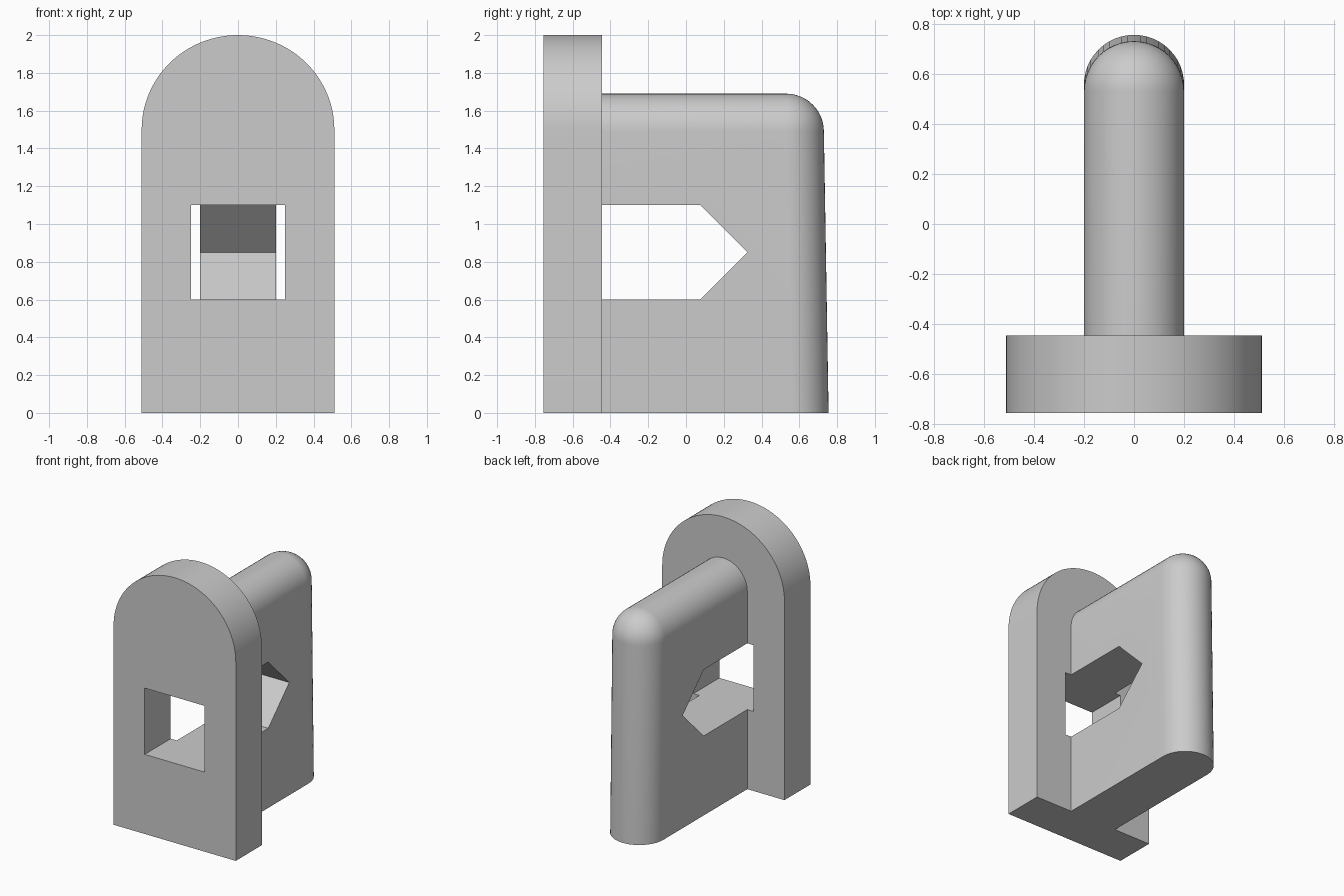
import bpy, bmesh
from math import sin, cos, pi, radians

cube = bpy.data.objects.get("Cube")
if cube:
    bpy.data.objects.remove(cube, do_unlink=True)

grey = bpy.data.materials.new("plain_grey")
grey.use_nodes = True
colour = (0.6, 0.6, 0.6, 1)
grey.diffuse_color = colour
grey.node_tree.nodes["Principled BSDF"].inputs["Base Color"].default_value = colour


def make_object(name, bm):
    bmesh.ops.recalc_face_normals(bm, faces=bm.faces)
    mesh = bpy.data.meshes.new(name)
    bm.to_mesh(mesh)
    bm.free()
    mesh.materials.append(grey)
    obj = bpy.data.objects.new(name, mesh)
    bpy.context.collection.objects.link(obj)
    return obj


def prism(name, outline, offset):
    """Extrude a closed 3D outline by an offset vector."""
    bm = bmesh.new()
    face = bm.faces.new([bm.verts.new(p) for p in outline])
    ext = bmesh.ops.extrude_face_region(bm, geom=[face])["geom"]
    verts = [g for g in ext if isinstance(g, bmesh.types.BMVert)]
    bmesh.ops.translate(bm, verts=verts, vec=offset)
    return make_object(name, bm)


def boolean(target, tool, operation):
    mod = target.modifiers.new(operation, 'BOOLEAN')
    mod.operation, mod.solver, mod.object = operation, 'EXACT', tool
    bpy.context.view_layer.objects.active = target
    bpy.ops.object.modifier_apply(modifier=mod.name)
    bpy.data.objects.remove(tool, do_unlink=True)


# Arched front plate
W, SPRING, FRONT, BACK = 0.51, 1.5, -0.755, -0.445
steps = 48
arch = [(W * cos(pi * i / steps), FRONT, SPRING + 0.5 * sin(pi * i / steps))
        for i in range(steps + 1)]
body = prism("arched_plate_with_fin", arch + [(-W, FRONT, 0), (W, FRONT, 0)],
             (0, BACK - FRONT, 0))

# Rear fin: hull of a rounded top corner, a round foot and the buried front end
R, TOP, n = 0.2, 1.49, 12
bm = bmesh.new()
for i in range(2 * n + 1):
    a = pi * i / (2 * n)
    x, y = R * cos(a), R * sin(a)
    bm.verts.new((x, 0.555 + y, 0))
    bm.verts.new((x, -0.6, TOP + y))
    for j in range(n):
        b = pi / 2 * j / n
        bm.verts.new((x * cos(b), 0.53 + y * cos(b), TOP + R * sin(b)))
bm.verts.new((0, 0.53, TOP + R))
for x in (-R, R):
    bm.verts.new((x, -0.6, 0))
bmesh.ops.convex_hull(bm, input=bm.verts)
bmesh.ops.dissolve_limit(bm, angle_limit=radians(0.5), verts=bm.verts, edges=bm.edges)
fin = make_object("fin", bm)
boolean(body, fin, 'UNION')

# Square window through the plate, continuing as a pointed opening in the fin
point = [(-0.25, -1, 0.6), (-0.25, 0.075, 0.6), (-0.25, 0.325, 0.85),
         (-0.25, 0.075, 1.1), (-0.25, -1, 1.1)]
cutter = prism("window_cutter", point, (0.5, 0, 0))
cutter.hide_render = True
boolean(body, cutter, 'DIFFERENCE')

# Smooth rounded surfaces, keep edges sharp
bpy.ops.object.select_all(action='DESELECT')
body.select_set(True)
bpy.context.view_layer.objects.active = body
bpy.ops.object.shade_smooth_by_angle(angle=radians(30))
